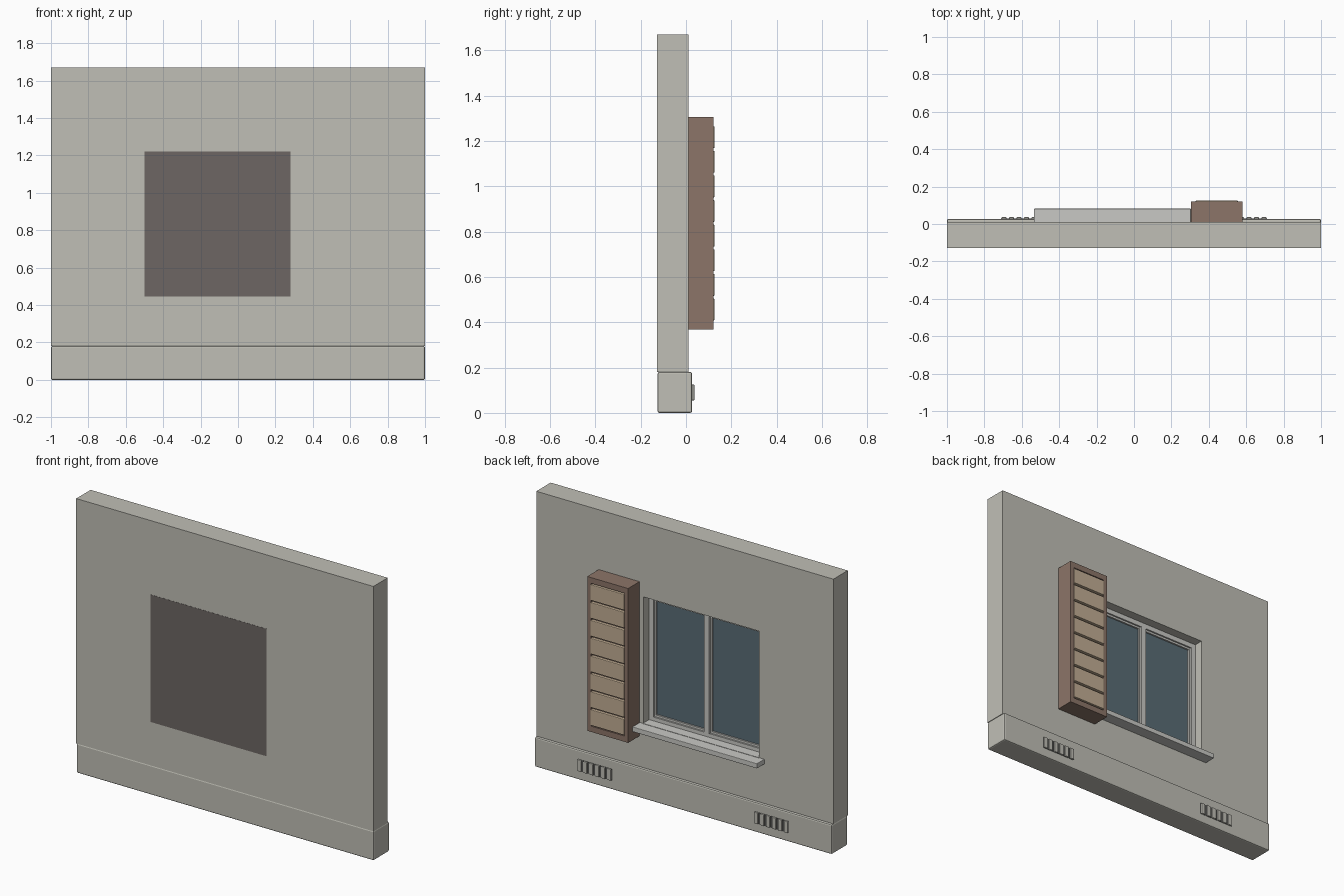
import bpy, bmesh

cube = bpy.data.objects.get("Cube")
if cube:
    bpy.data.objects.remove(cube, do_unlink=True)


def material(name, r, g, b):
    # 8-bit display colour converted to linear
    lin = [((c / 255 + 0.055) / 1.055) ** 2.4 for c in (r, g, b)] + [1.0]
    m = bpy.data.materials.new(name)
    m.use_nodes = True
    m.diffuse_color = lin
    bsdf = m.node_tree.nodes["Principled BSDF"]
    bsdf.inputs["Base Color"].default_value = lin
    bsdf.inputs["Roughness"].default_value = 0.8
    return m


PLASTER = material("warm grey plaster", 192, 191, 182)
TRIM = material("light grey trim", 201, 201, 197)
GLASS = material("blue grey glass", 90, 109, 118)
PANEL = material("dark brown panel", 109, 102, 99)
TIMBER = material("brown timber", 140, 117, 104)
SLAT = material("tan slats", 194, 174, 148)
DARK = material("dark vent", 82, 82, 80)


def finish(bm, name, mat):
    bmesh.ops.recalc_face_normals(bm, faces=bm.faces)
    me = bpy.data.meshes.new(name)
    bm.to_mesh(me)
    bm.free()
    me.materials.append(mat)
    ob = bpy.data.objects.new(name, me)
    bpy.context.collection.objects.link(ob)
    return ob


def box(name, x, y, z, mat, bevel=0.0):
    bm = bmesh.new()
    bmesh.ops.create_cube(bm, size=1)
    for v in bm.verts:
        for i, (a, b) in enumerate((x, y, z)):
            v.co[i] = b if v.co[i] > 0 else a
    ob = finish(bm, name, mat)
    if bevel:
        mod = ob.modifiers.new("edge bevel", 'BEVEL')
        mod.width = bevel
        mod.segments = 2
    return ob


def ring(name, outer, inner, y, mat):
    # rectangular frame in the xz plane, extruded along y
    bm = bmesh.new()

    def loop(r, yy):
        x0, x1, z0, z1 = r
        return [bm.verts.new((a, yy, b)) for a, b in ((x0, z0), (x1, z0), (x1, z1), (x0, z1))]
    loops = [loop(outer, y[0]), loop(outer, y[1]), loop(inner, y[1]), loop(inner, y[0])]
    for k in range(4):
        a, b = loops[k], loops[(k + 1) % 4]
        for i in range(4):
            j = (i + 1) % 4
            bm.faces.new((a[i], a[j], b[j], b[i]))
    return finish(bm, name, mat)


# Wall with window opening
OPEN = (-0.50, 0.28, 0.445, 1.22)
ox0, ox1, oz0, oz1 = OPEN
mid = (ox0 + ox1) / 2
ring("wall", (-1, 1, 0.18, 1.67), OPEN, (-0.127, 0.011), PLASTER)

# Plinth along the foot of the wall
box("plinth", (-1, 1), (-0.125, 0.027), (0, 0.181), PLASTER, 0.008)

# Panel closing the inner side of the opening
box("inner_panel", (ox0, ox1), (-0.128, -0.095), (oz0, oz1), PANEL)

# Window frame, centre post, sashes and panes
ring("window_frame", OPEN, (ox0 + 0.03, ox1 - 0.03, oz0 + 0.03, oz1 - 0.03), (-0.095, -0.045), TRIM)
box("window_post", (mid - 0.017, mid + 0.017), (-0.095, -0.042), (oz0 + 0.03, oz1 - 0.03), TRIM)
for side, a, b in (("right", ox0 + 0.03, mid - 0.017), ("left", mid + 0.017, ox1 - 0.03)):
    z0, z1 = oz0 + 0.03, oz1 - 0.03
    ring(side + "_sash", (a, b, z0, z1), (a + 0.01, b - 0.01, z0 + 0.012, z1 - 0.012), (-0.09, -0.055), TRIM)
    box(side + "_pane", (a, b), (-0.085, -0.065), (z0, z1), GLASS)

# Sill: inner ledge and projecting board
box("sill_ledge", (ox0, ox1), (-0.05, 0.015), (0.425, 0.452), TRIM)
box("sill_board", (-0.535, 0.304), (0.0, 0.082), (0.42, 0.45), TRIM, 0.003)

# Shutter box with slats
SX, SZ, RIM = (0.305, 0.58), (0.367, 1.306), 0.025
ring("shutter_frame", (*SX, *SZ), (SX[0] + RIM, SX[1] - RIM, SZ[0] + 0.035, SZ[1] - 0.035), (0.011, 0.121), TIMBER)
box("shutter_back", (SX[0] + 0.01, SX[1] - 0.01), (0.011, 0.108), (SZ[0] + 0.01, SZ[1] - 0.01), TIMBER)
COUNT = 8
low = SZ[0] + 0.035
pitch = (SZ[1] - SZ[0] - 0.07) / COUNT
for i in range(COUNT):
    z = low + i * pitch
    box(f"shutter_slat_{i + 1}", (SX[0] + RIM, SX[1] - RIM), (0.1, 0.126),
        (z + 0.006, z + pitch - 0.006), SLAT, 0.004)

# Air vents on the plinth
for side, s in (("left", 1), ("right", -1)):
    c = s * 0.595
    box(side + "_vent_plate", (c - 0.115, c + 0.115), (0.02, 0.029), (0.055, 0.125), DARK)
    for i in range(6):
        x = c + (i - 2.5) * 0.04
        box(f"{side}_vent_fin_{i + 1}", (x - 0.013, x + 0.013), (0.02, 0.037),
            (0.055, 0.125), PLASTER, 0.004)
